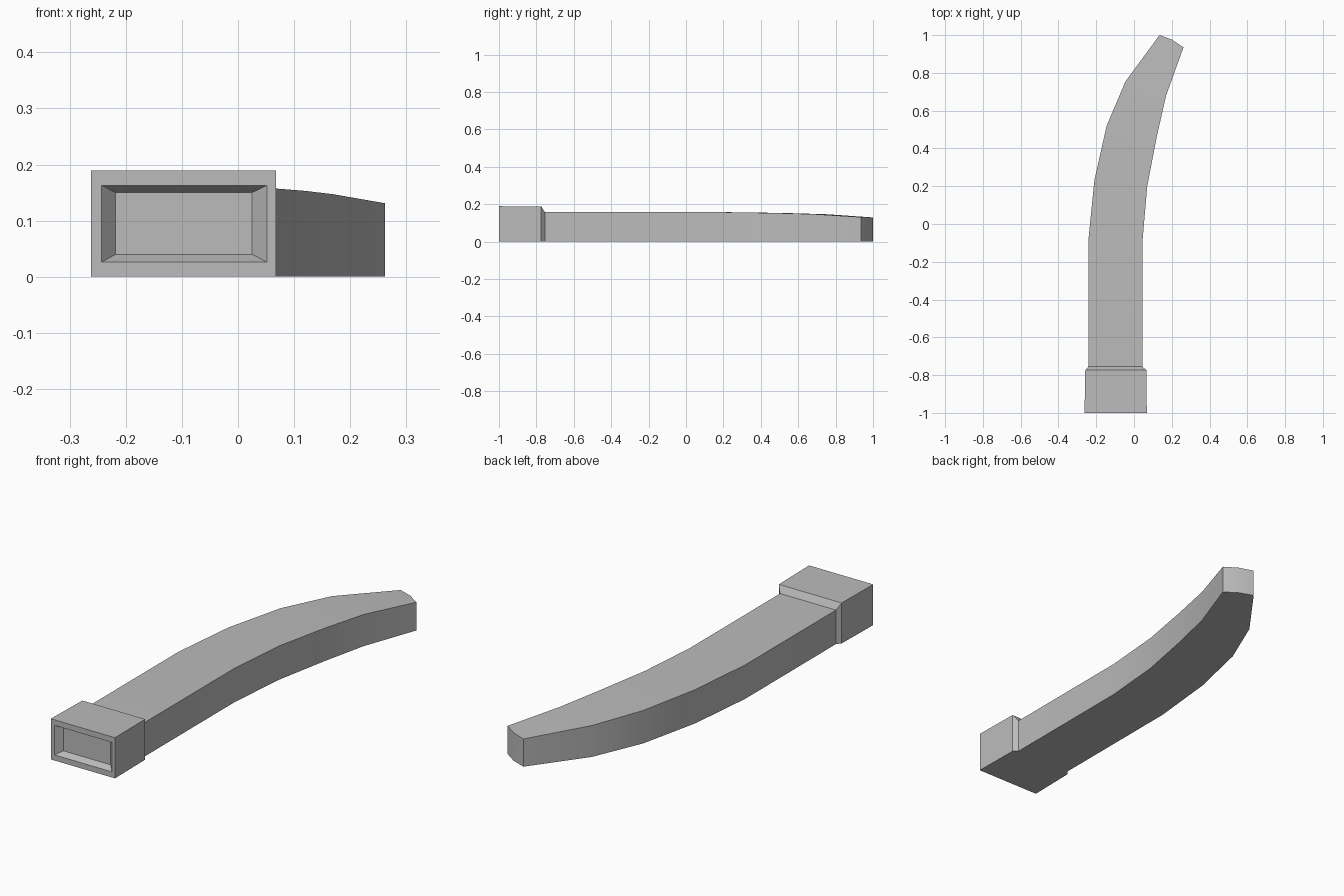
import bpy
import bmesh
import math

cube = bpy.data.objects.get("Cube")
if cube:
    bpy.data.objects.remove(cube, do_unlink=True)

grey = bpy.data.materials.new("plain grey")
grey.use_nodes = True
colour = (0.5, 0.5, 0.5, 1)
grey.diffuse_color = colour
grey.node_tree.nodes["Principled BSDF"].inputs["Base Color"].default_value = colour


def loft(name, rings, cap_start=False, cap_end=False):
    """Skin a list of equal-length closed rings."""
    bm = bmesh.new()
    loops = [[bm.verts.new(p) for p in ring] for ring in rings]
    for a, b in zip(loops, loops[1:]):
        for i in range(len(a)):
            j = (i + 1) % len(a)
            bm.faces.new((a[i], a[j], b[j], b[i]))
    if cap_start:
        bm.faces.new(loops[0][::-1])
    if cap_end:
        bm.faces.new(loops[-1])
    mesh = bpy.data.meshes.new(name)
    bm.to_mesh(mesh)
    bm.free()
    mesh.materials.append(grey)
    obj = bpy.data.objects.new(name, mesh)
    bpy.context.collection.objects.link(obj)
    bpy.ops.object.select_all(action='DESELECT')
    obj.select_set(True)
    bpy.context.view_layer.objects.active = obj
    bpy.ops.object.shade_smooth_by_angle(angle=math.radians(25))
    return obj


def rectangle(x0, x1, y, z0, z1):
    return [(x0, y, z0), (x1, y, z0), (x1, y, z1), (x0, y, z1)]


# Collar: recessed floor, opening, front rim, back edge, chamfer to the body
loft("collar", [
    rectangle(-0.218, 0.025, -0.97, 0.04, 0.15),
    rectangle(-0.243, 0.052, -1.0, 0.026, 0.163),
    rectangle(-0.262, 0.068, -1.0, 0.0, 0.189),
    rectangle(-0.258, 0.065, -0.774, 0.0, 0.188),
    rectangle(-0.242, 0.045, -0.755, 0.0, 0.158),
], cap_start=True)

# Curved body: left edge, right edge, then top height at each side
stations = [
    ((-0.242, -0.755), (0.045, -0.755), 0.158, 0.158),
    ((-0.242, -0.09), (0.045, -0.09), 0.158, 0.158),
    ((-0.21, 0.23), (0.07, 0.2), 0.157, 0.157),
    ((-0.145, 0.52), (0.12, 0.46), 0.153, 0.153),
    ((-0.045, 0.755), (0.17, 0.68), 0.146, 0.147),
    ((0.135, 1.0), (0.262, 0.935), 0.129, 0.131),
]


def body_ring(left, right, left_top, right_top, bulge):
    mid = ((left[0] + right[0]) / 2 + bulge / 2, (left[1] + right[1]) / 2 + bulge)
    mid_top = (left_top + right_top) / 2
    return [(*left, 0), (*mid, 0), (*right, 0),
            (*right, right_top), (*mid, mid_top), (*left, left_top)]


rings = [body_ring(*s, 0.008 if s is stations[-1] else 0) for s in stations]
body = loft("curved_body", rings)

# Slightly bowed end cap, split down the middle
bm = bmesh.new()
bm.from_mesh(body.data)
bm.verts.ensure_lookup_table()
end = bm.verts[-6:]
bm.faces.new((end[0], end[1], end[4], end[5]))
bm.faces.new((end[1], end[2], end[3], end[4]))
bmesh.ops.recalc_face_normals(bm, faces=bm.faces)
bm.to_mesh(body.data)
bm.free()
bpy.ops.object.shade_smooth_by_angle(angle=math.radians(25))
